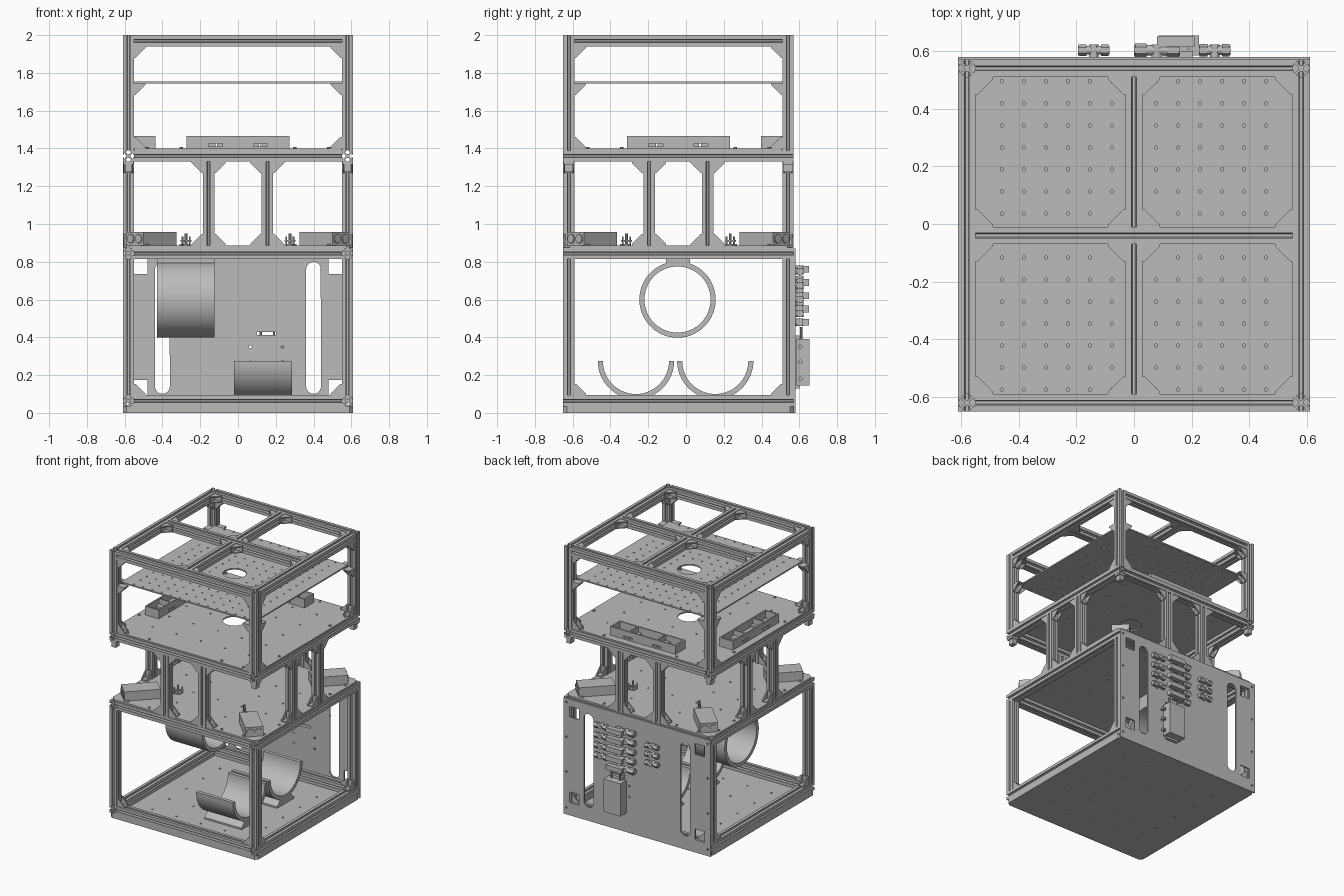
import bpy, bmesh
from math import pi, sin, cos
from mathutils import Vector

if "Cube" in bpy.data.objects:
    bpy.data.objects.remove(bpy.data.objects["Cube"])

grey = bpy.data.materials.new("aluminium_grey")
grey.use_nodes = True
grey.diffuse_color = (0.5, 0.5, 0.5, 1)
grey.node_tree.nodes["Principled BSDF"].inputs["Base Color"].default_value = (0.5, 0.5, 0.5, 1)

X, Y, Z = Vector((1, 0, 0)), Vector((0, 1, 0)), Vector((0, 0, 1))
MID = -0.04            # y centre of the square frame
H, B = 0.58, 0.03      # beam centre line, half beam width
IN = H - B             # inner face of the frame
SIGNS = [(a, b) for a in (-1, 1) for b in (-1, 1)]


# --- helpers ---
def prism(bm, pts, origin, u, v, depth):
    """Extrude a 2D outline, centred on origin, along u x v."""
    o, w = Vector(origin), u.cross(v) * (depth / 2)
    low = [bm.verts.new(o + u * a + v * b - w) for a, b in pts]
    top = [bm.verts.new(o + u * a + v * b + w) for a, b in pts]
    bm.faces.new(low[::-1])
    bm.faces.new(top)
    for i in range(len(pts)):
        j = (i + 1) % len(pts)
        bm.faces.new((low[i], low[j], top[j], top[i]))


def rect(a, b):
    return [(-a / 2, -b / 2), (a / 2, -b / 2), (a / 2, b / 2), (-a / 2, b / 2)]


def disc(r, n=12):
    return [(r * cos(2 * pi * i / n), r * sin(2 * pi * i / n)) for i in range(n)]


def box(bm, x0, x1, y0, y1, z0, z1):
    prism(bm, rect(x1 - x0, y1 - y0), ((x0 + x1) / 2, (y0 + y1) / 2, (z0 + z1) / 2), X, Y, z1 - z0)


def curved_wall(bm, centre, r_in, r_out, x0, x1, start, sweep, n):
    """Wall of a pipe along x, closed or part of a circle."""
    closed = sweep > 6.28
    rings = []
    for i in range(n if closed else n + 1):
        a = start + sweep * i / n
        d = Y * cos(a) + Z * sin(a)
        rings.append([bm.verts.new(Vector(centre) + d * r + X * x)
                      for r, x in ((r_in, x0), (r_out, x0), (r_out, x1), (r_in, x1))])
    for i in range(n):
        p, q = rings[i], rings[(i + 1) % len(rings)]
        for k in range(4):
            m = (k + 1) % 4
            bm.faces.new((p[k], p[m], q[m], q[k]))
    if not closed:
        bm.faces.new(rings[0])
        bm.faces.new(rings[-1][::-1])


def finish(name, bm, smooth=False):
    bmesh.ops.recalc_face_normals(bm, faces=bm.faces[:])
    bmesh.ops.translate(bm, vec=Y * MID, verts=bm.verts[:])
    mesh = bpy.data.meshes.new(name)
    bm.to_mesh(mesh)
    bm.free()
    ob = bpy.data.objects.new(name, mesh)
    bpy.context.collection.objects.link(ob)
    mesh.materials.append(grey)
    if smooth:
        bpy.ops.object.select_all(action='DESELECT')
        ob.select_set(True)
        bpy.context.view_layer.objects.active = ob
        bpy.ops.object.shade_smooth_by_angle()
    return ob


def cut(ob, bm):
    cutter = finish("cutter", bm)
    cutter.hide_render = True
    mod = ob.modifiers.new("holes", 'BOOLEAN')
    mod.operation, mod.solver, mod.object = 'DIFFERENCE', 'EXACT', cutter
    bpy.context.view_layer.objects.active = ob
    bpy.ops.object.modifier_apply(modifier=mod.name)
    bpy.data.objects.remove(cutter)


# --- slotted beams ---
side = [(0.03, -0.008), (0.024, -0.008), (0.024, -0.016), (0.01, -0.005)]
side += [(a, -b) for a, b in side[::-1]] + [(B, B)]
profile = []
for k in range(4):
    c, s = (1, 0, -1, 0)[k], (0, 1, 0, -1)[k]
    profile += [(a * c - b * s, a * s + b * c) for a, b in side]


def beam(bm, centre, axis, length):
    u, v = {'x': (Y, Z), 'y': (Z, X), 'z': (X, Y)}[axis]
    prism(bm, profile, centre, u, v, length)


LEVELS = {"base": 0.064, "middle": 0.845, "upper": 1.36}
for label, z in LEVELS.items():
    bm = bmesh.new()
    for s in (-1, 1):
        beam(bm, (s * H, 0, z), 'y', 2 * (H + B))
        beam(bm, (0, s * H, z), 'x', 2 * IN)
    finish(label + "_frame", bm)

bm = bmesh.new()
for s in (-1, 1):
    beam(bm, (s * H, 0, 1.97), 'y', 2 * IN)
    beam(bm, (0, s * H, 1.97), 'x', 2 * IN)
    beam(bm, (0, s * (IN + B) / 2, 1.97), 'y', IN - B)
beam(bm, (0, 0, 1.97), 'x', 2 * IN)
finish("top_frame", bm)

bm = bmesh.new()
for a, b in SIGNS:
    beam(bm, (a * H, b * H, 0.4545), 'z', 0.721)
    beam(bm, (a * H, b * H, 1.695), 'z', 0.61)
finish("corner_posts", bm)

P = 0.155
bm = bmesh.new()
for a, b in SIGNS:
    beam(bm, (a * P, b * H, 1.1025), 'z', 0.455)
    beam(bm, (a * H, b * P, 1.1025), 'z', 0.455)
finish("middle_posts", bm)


# --- corner brackets ---
def gusset(bm, corner, u, v, leg=0.06, width=0.05):
    t = 0.008
    prism(bm, [(0, 0), (leg, 0), (leg, t), (t, t), (t, leg), (0, leg)], corner, u, v, width)
    for s in (-1, 1):
        at = Vector(corner) + u.cross(v) * (s * (width / 2 - t / 2))
        prism(bm, [(0, 0), (leg, 0), (leg, t), (t, leg), (0, leg)], at, u, v, t)


bm = bmesh.new()
for a, b in SIGNS:
    for z, d in ((1.94, -1), (1.744, -1), (1.40, 1), (0.094, 1)):
        gusset(bm, (a * IN, b * H, z), X * -a, Z * d)
        gusset(bm, (a * H, b * IN, z), Y * -b, Z * d)
    for x, y in ((IN, IN), (IN, B), (B, IN), (B, B)):
        gusset(bm, (a * x, b * y, 1.97), X * (-a if x == IN else a), Y * (-b if y == IN else b))
    for z, d in ((1.33, -1), (0.887, 1)):
        for e in (-1, 1):
            gusset(bm, (a * P + e * B, b * H, z), X * e, Z * d)
            gusset(bm, (a * H, b * P + e * B, z), Y * e, Z * d)
finish("corner_brackets", bm)

bm = bmesh.new()
for a, b in SIGNS:
    prism(bm, rect(0.055, 0.055), (a * H, b * H, 1.322), X, Y, 0.016)
    prism(bm, rect(0.035, 0.045), (a * H, b * H, 1.295), X, Y, 0.04)
finish("corner_feet", bm)


# --- plates ---
def plate(name, half, notch, z0, z1, square=False):
    pts = []
    for a, b in ((1, 1), (-1, 1), (-1, -1), (1, -1)):
        c = [(a * half, b * (half - notch)), (a * (half - notch), b * half)]
        if square:
            c.insert(1, (a * (half - notch), b * (half - notch)))
        pts += c if a * b > 0 else c[::-1]
    bm = bmesh.new()
    prism(bm, pts, (0, 0, (z0 + z1) / 2), X, Y, z1 - z0)
    return finish(name, bm)


def drill(ob, z, spots):
    bm = bmesh.new()
    for x, y, r in spots:
        prism(bm, disc(r, 32 if r > 0.03 else 8), (x, y, z), X, Y, 0.1)
    cut(ob, bm)


PITCH = 0.0764
grid = [(i * PITCH, j * PITCH, 0.006) for i in range(-6, 7) for j in range(-7, 8)
        if abs(i) > 1 or abs(j) > 1]
sparse = [(i * 0.2, j * 0.2, 0.007) for i in range(-2, 3) for j in range(-2, 3) if i or j]
centre_hole = [(0, 0, 0.08)]
drill(plate("shelf", 0.552, 0.002, 1.744, 1.754), 1.75, grid + centre_hole)
drill(plate("upper_plate", 0.605, 0.056, 1.39, 1.40, True), 1.395, sparse + centre_hole)
drill(plate("middle_plate", 0.605, 0.03, 0.875, 0.887), 0.88, sparse)
drill(plate("base_plate", 0.61, 0.02, 0, 0.034), 0.017, sparse)

bm = bmesh.new()
for z in (1.403, 0.89):
    for s in (-1, 1):
        for t in (-0.48, -0.3, 0.3, 0.48):
            prism(bm, disc(0.009, 8), (s * H, t, z), X, Y, 0.008)
            prism(bm, disc(0.009, 8), (t, s * H, z), X, Y, 0.008)
finish("plate_screws", bm)

# --- back panel with slots and windows ---
bm = bmesh.new()
box(bm, -0.61, 0.61, 0.61, 0.62, 0, 0.87)
panel = finish("back_panel", bm)
bm = bmesh.new()
for s in (-1, 1):
    slot = [(x * 0.5, z * 0.5 + (0.31 if z > 0 else -0.31)) for x, z in disc(0.078, 25)]
    prism(bm, slot, (s * 0.4, 0.615, 0.45), X, Z, 0.1)
    for z in (0.135, 0.775):
        box(bm, min(s * 0.48, s * 0.56), max(s * 0.48, s * 0.56), 0.55, 0.7, z - 0.04, z + 0.04)
    for z in (0.27, 0.35):
        prism(bm, disc(0.008, 8), (0.15 + s * 0.085, 0.615, z), X, Z, 0.1)
    for z in (0.05, 0.32, 0.58, 0.84):
        prism(bm, disc(0.008, 8), (s * 0.585, 0.615, z), X, Z, 0.1)
box(bm, 0.1, 0.2, 0.55, 0.7, 0.412, 0.428)
cut(panel, bm)

# --- pipe fittings on the back ---
bm = bmesh.new()
for x, half, r, zs in ((0.28, 0.055, 0.021, (0.75, 0.675, 0.6, 0.525)),
                       (0.08, 0.08, 0.024, (0.76, 0.69, 0.62, 0.55, 0.48)),
                       (-0.14, 0.055, 0.02, (0.71, 0.645, 0.58))):
    for z in zs:
        prism(bm, disc(r * 0.75, 16), (x, 0.643, z), Y, Z, half * 2)
        for s in (-1, 1):
            prism(bm, disc(r, 6), (x + s * half * 0.7, 0.643, z), Y, Z, half * 0.5)
        prism(bm, disc(r * 0.8, 12), (x, 0.64, z), Z, X, 0.045)
        if half > 0.06:
            box(bm, x, x + 0.13, 0.655, 0.69, z - 0.018, z + 0.018)
finish("pipe_fittings", bm, True)

bm = bmesh.new()
box(bm, 0.085, 0.225, 0.625, 0.695, 0.145, 0.39)
box(bm, 0.105, 0.205, 0.62, 0.64, 0.13, 0.41)
for x in (0.12, 0.19):
    prism(bm, disc(0.006, 8), (x, 0.65, 0.42), X, Y, 0.07)
for z in (0.18, 0.27, 0.35):
    prism(bm, disc(0.012, 10), (0.235, 0.645, z), Y, Z, 0.03)
finish("control_box", bm)

# --- tube and cradles ---
bm = bmesh.new()
curved_wall(bm, (0, -0.005, 0.60), 0.175, 0.202, -0.43, -0.125, 0, 2 * pi, 64)
finish("hanging_tube", bm, True)
bm = bmesh.new()
box(bm, -0.43, -0.125, -0.065, 0.06, 0.79, 0.876)
cut(finish("tube_mount", bm), (lambda c: (prism(c, disc(0.19, 64), (-0.28, -0.005, 0.6), Y, Z, 0.5), c)[1])(bmesh.new()))

for label, y in (("front", -0.225), ("rear", 0.195)):
    bm = bmesh.new()
    curved_wall(bm, (0, y, 0.275), 0.175, 0.202, -0.02, 0.285, pi, pi, 32)
    finish(label + "_cradle", bm, True)
    bm = bmesh.new()
    prism(bm, [(-0.1, 0), (0.1, 0), (0.1, 0.012), (0.06, 0.05), (-0.06, 0.05), (-0.1, 0.012)],
          (0.1325, y, 0.034), Y, Z, 0.305)
    finish(label + "_cradle_foot", bm)


# --- trays on the upper plate ---
def tray(name, centre, u, v):
    def block(bm, a, b, la, lb, z, h):
        prism(bm, rect(la, lb), Vector(centre) + u * a + v * b + Z * z, u, v, h)
    bm = bmesh.new()
    block(bm, 0, 0, 0.545, 0.115, 0.0325, 0.065)
    ob = finish(name, bm)
    bm = bmesh.new()
    for a, la in ((-0.19, 0.14), (0, 0.22), (0.19, 0.14)):
        block(bm, a, 0, la, 0.095, 0.058, 0.1)
    for a in (-0.12, 0.12):
        block(bm, a, 0, 0.075, 0.3, 0.018, 0.014)
    cut(ob, bm)


tray("rear_tray", (0, 0.495, 1.40), X, Y)
tray("side_tray", (-0.495, 0, 1.40), Y, -X)

# --- corner modules and pins on the middle plate ---
units, pins = bmesh.new(), bmesh.new()
for a, b in SIGNS:
    out = Vector((a, b, 0)).normalized()
    across = Z.cross(out)
    at = Vector((a * 0.457, b * 0.457, 0.922))
    prism(units, rect(0.25, 0.125), at, out, across, 0.07)
    for s in (-1, 1):
        prism(units, disc(0.024, 16), at + out * 0.125 + across * (s * 0.03), across, Z, 0.012)
    pin = Vector((a * 0.275, b * 0.275, 0.89))
    prism(pins, disc(0.022, 12), pin, X, Y, 0.01)
    prism(pins, disc(0.007, 8), pin + Z * 0.03, X, Y, 0.06)
    prism(pins, rect(0.07, 0.012), pin + Z * 0.022, out, across, 0.008)
    for s in (-1, 1):
        prism(pins, disc(0.005, 8), pin + out * (s * 0.028) + Z * 0.02, X, Y, 0.05)
finish("corner_modules", units)
finish("alignment_pins", pins)
